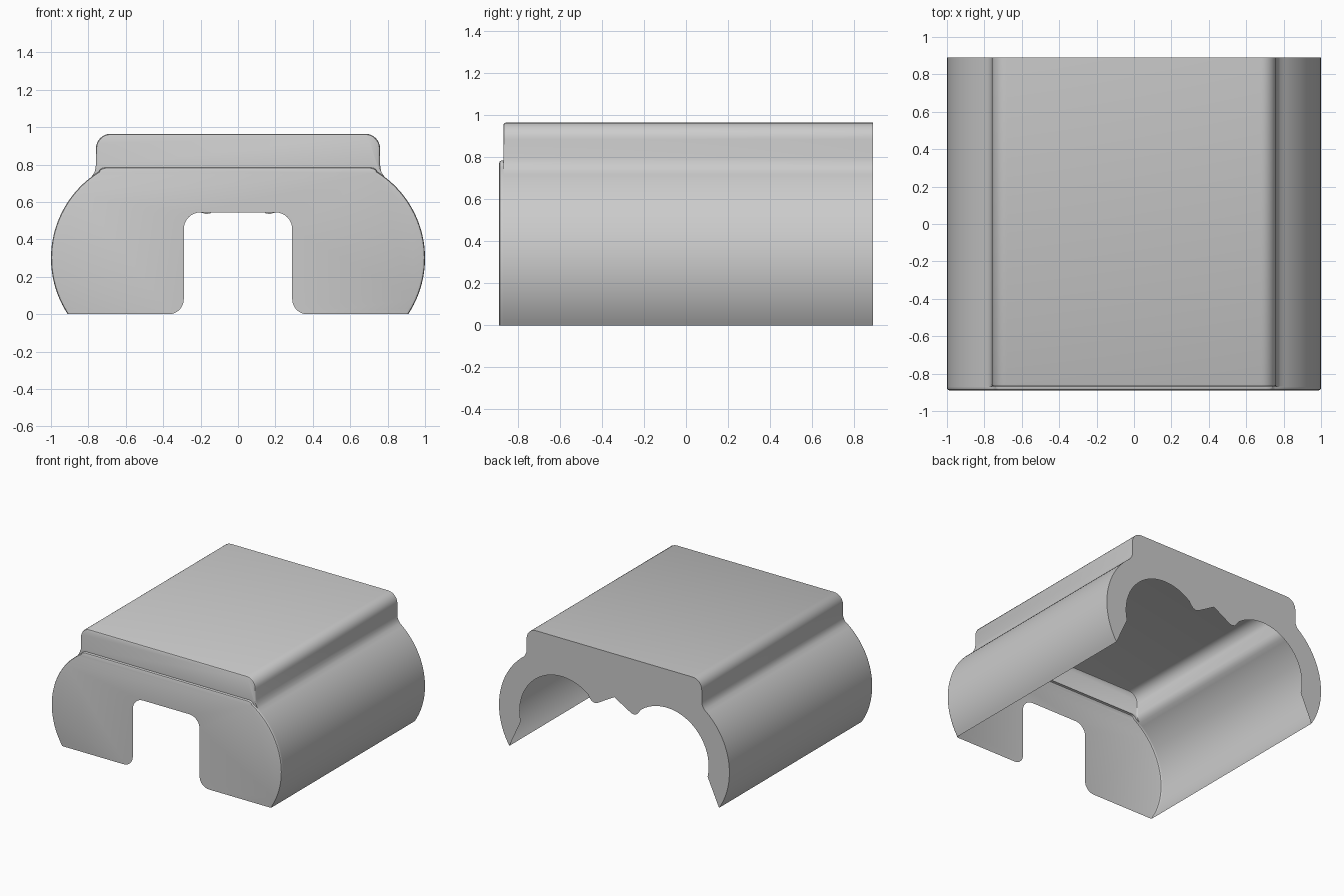
import bpy, bmesh, math
from mathutils import Vector

if "Cube" in bpy.data.objects:
    bpy.data.objects.remove(bpy.data.objects["Cube"])

BACK, STEP, FRONT = 0.89, -0.87, -0.89
CX, CZ = 0.455, 0.30            # shared centre of side arc and bore

grey = bpy.data.materials.new("light_grey")
grey.diffuse_color = (0.6, 0.6, 0.6, 1)
grey.use_nodes = True
grey.node_tree.nodes["Principled BSDF"].inputs["Base Color"].default_value = grey.diffuse_color


def arc(cx, cz, r, a0, a1, n):
    return [(cx + r * math.cos(math.radians(a0 + (a1 - a0) * i / n)),
             cz + r * math.sin(math.radians(a0 + (a1 - a0) * i / n))) for i in range(n + 1)]


def mirrored(half):
    """Right half profile plus its reflection, running right to left."""
    left = [(-x, z) for x, z in reversed(half)]
    return half + (left[1:] if abs(half[-1][0]) < 1e-6 else left)


def inset(pts, d, zmin=-1.0):
    """Move profile points inward along their normals, only above zmin."""
    out = []
    for i, (x, z) in enumerate(pts):
        a, b = pts[max(i - 1, 0)], pts[min(i + 1, len(pts) - 1)]
        t = Vector((b[0] - a[0], b[1] - a[1])).normalized()
        k = d if z > zmin else 0.0
        nz = z - t.x * -1 * -k if z > 0.001 else z
        out.append((x - t.y * k, nz + 2 * t.x * k if z > 0.001 else z))
    return out


def make(name, rings, faces=()):
    """Loft open rings [(points, y)] and add flat faces [(points, y)]."""
    bm = bmesh.new()
    loops = [[bm.verts.new((x, y, z)) for x, z in pts] for pts, y in rings]
    for a, b in zip(loops, loops[1:]):
        for i in range(len(a) - 1):
            bm.faces.new((a[i], a[i + 1], b[i + 1], b[i]))
    for pts, y in faces:
        bm.faces.new([bm.verts.new((x, y, z)) for x, z in pts])
    bmesh.ops.remove_doubles(bm, verts=bm.verts, dist=1e-5)
    bmesh.ops.recalc_face_normals(bm, faces=bm.faces)
    me = bpy.data.meshes.new(name)
    bm.to_mesh(me)
    bm.free()
    me.materials.append(grey)
    ob = bpy.data.objects.new(name, me)
    bpy.context.collection.objects.link(ob)
    bpy.context.view_layer.objects.active = ob
    ob.select_set(True)
    bpy.ops.object.shade_smooth_by_angle(angle=math.radians(35))
    ob.select_set(False)
    return ob


# Profiles: bulging side, then raised top block or front lip
side = arc(CX, CZ, 0.545, -33.4, 53, 28)
block = [(0.773, 0.75), (0.764, 0.768), (0.76, 0.795)] + arc(0.68, 0.885, 0.08, 0, 90, 8)
lip = arc(CX, CZ, 0.545, 55, 58, 2) + [(0.738, 0.774), (0.725, 0.781), (0.705, 0.785)]
side[0] = (0.91, 0.0)
body = mirrored(side + block)
plate = mirrored(side + lip)

# Outer shell with rounded front edge on the block and its front face
edge = inset(body, 0.012, 0.78)
n = len(side) - 1
upper = edge[n:len(edge) - n]
lip_line = plate[n + 1:len(plate) - n - 1]
make("outer_shell",
     [(body, BACK), (body, -0.858), (inset(body, 0.004, 0.78), -0.866), (edge, STEP)],
     [(upper + lip_line[::-1], STEP)])

# Front plate with rounded rim and a slot open at the bottom
slot = mirrored(arc(0.37, 0.08, 0.08, 270, 180, 8) + arc(0.20, 0.455, 0.09, 0, 90, 8))
rim = inset(plate, 0.014)
make("front_plate",
     [(plate, STEP), (plate, -0.879), (inset(plate, 0.004), -0.886), (rim, FRONT)],
     [(rim + slot[::-1], FRONT)])

# Back plate with two round bores joined by a small central notch
bore = mirrored(arc(CX, CZ, 0.365, -13, 128, 32)
                + [(0.212, 0.56), (0.195, 0.543), (0.17, 0.535), (0.148, 0.54), (0.13, 0.55), (0, 0.625)])
make("back_plate", [], [(body + bore[::-1], BACK)])
